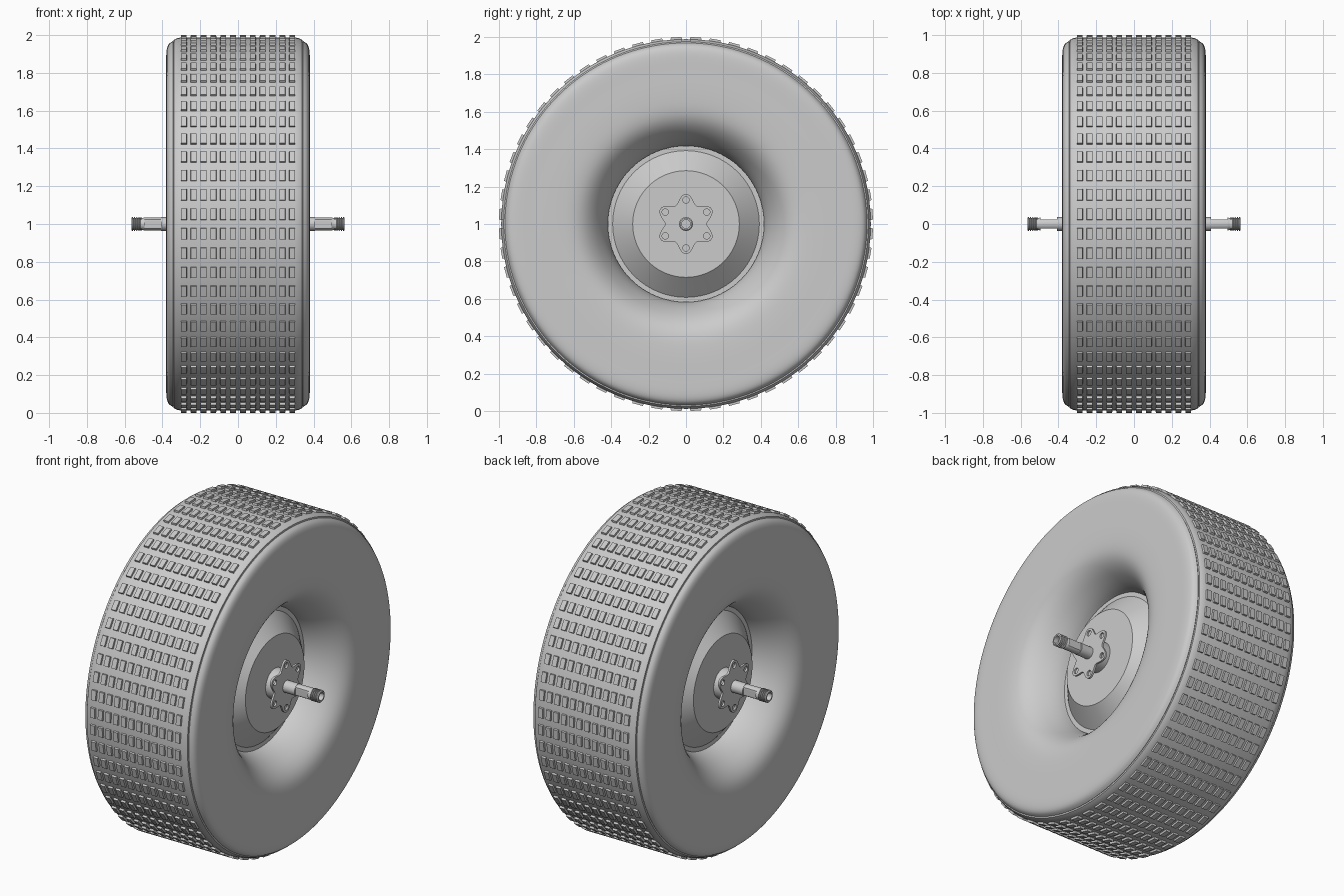
import bpy, bmesh, math
from mathutils import Matrix, Vector

if "Cube" in bpy.data.objects:
    bpy.data.objects.remove(bpy.data.objects["Cube"], do_unlink=True)

AXLE = Vector((0, 0, 1))  # wheel centre, axis along x

grey = bpy.data.materials.new("plain_grey")
grey.use_nodes = True
grey.diffuse_color = (0.6, 0.6, 0.6, 1)
grey.node_tree.nodes["Principled BSDF"].inputs["Base Color"].default_value = (0.6, 0.6, 0.6, 1)


def add_mesh(name, bm, smooth=True):
    """Turn a bmesh into a finished object centred on the axle."""
    bmesh.ops.recalc_face_normals(bm, faces=bm.faces)
    mesh = bpy.data.meshes.new(name)
    bm.to_mesh(mesh)
    bm.free()
    mesh.materials.append(grey)
    obj = bpy.data.objects.new(name, mesh)
    obj.location = AXLE
    bpy.context.collection.objects.link(obj)
    if smooth:
        bpy.ops.object.select_all(action='DESELECT')
        obj.select_set(True)
        bpy.context.view_layer.objects.active = obj
        bpy.ops.object.shade_smooth_by_angle(angle=math.radians(30))
    return obj


def lathe(name, half, segs, closed=False, flats=(), flat_y=0.0):
    """Spin a half profile of (x, radius), mirrored to -x, around the axle."""
    profile = half + [(-x, r) for x, r in reversed(half)]
    flat_rings = set(flats) | {len(profile) - 1 - i for i in flats}
    bm = bmesh.new()
    rings = []
    for i, (x, r) in enumerate(profile):
        ring = []
        for k in range(segs):
            a = math.tau * k / segs
            y = r * math.cos(a)
            if i in flat_rings:
                y = max(-flat_y, min(flat_y, y))
            ring.append(bm.verts.new((x, y, r * math.sin(a))))
        rings.append(ring)
    pairs = list(zip(rings, rings[1:]))
    if closed:
        pairs.append((rings[-1], rings[0]))
    for a, b in pairs:
        for k in range(segs):
            n = (k + 1) % segs
            bm.faces.new((a[k], a[n], b[n], b[k]))
    bmesh.ops.remove_doubles(bm, verts=bm.verts, dist=1e-5)
    return add_mesh(name, bm)


def spline(pts, steps=4):
    """Catmull-Rom curve through the given profile points."""
    p = [Vector(q) for q in [pts[0], *pts, pts[-1]]]
    out = []
    for a, b, c, d in zip(p, p[1:], p[2:], p[3:]):
        for s in range(steps):
            t = s / steps
            out.append(tuple(0.5 * (2 * b + (c - a) * t + (2 * a - 5 * b + 4 * c - d) * t ** 2
                                    + (3 * b - a - 3 * c + d) * t ** 3)))
    return out + [tuple(pts[-1])]


# Tire: tread band, edge groove, rounded shoulder and dished sidewall
sidewall = spline([(0.345, 0.968), (0.368, 0.95), (0.379, 0.91), (0.38, 0.82), (0.38, 0.7),
                   (0.373, 0.61), (0.352, 0.55), (0.31, 0.5), (0.25, 0.458), (0.19, 0.43),
                   (0.13, 0.415)])
tread = [(0, 0.988), (0.3, 0.988), (0.325, 0.983), (0.34, 0.975), (0.341, 0.966)]
lathe("tire", (tread + sidewall + [(0.1, 0.4)])[1:], 144, closed=True)

# Tread blocks: a grid of small tapered pads around the tire
ROWS, COLS = 60, 12
bm = bmesh.new()
for row in range(ROWS):
    turn = Matrix.Rotation(math.tau * (row + 0.5) / ROWS, 4, 'X')
    for col in range(COLS):
        x = (col - (COLS - 1) / 2) * 0.0522
        place = turn @ Matrix.Translation((x, 0.987, 0)) @ Matrix.Diagonal((0.033, 0.025, 0.063, 1))
        cube = bmesh.ops.create_cube(bm, size=1, matrix=place)
        top = sorted(cube["verts"], key=lambda v: v.co.yz.length)[4:]
        mid = sum((v.co for v in top), Vector()) / 4
        for v in top:
            v.co = mid + (v.co - mid) * 0.92
add_mesh("tread_blocks", bm, smooth=False)

# Rim: flat lip, raised cone and flat centre disc on both sides
lathe("rim", [(0.25, 0), (0.25, 0.285), (0.155, 0.392), (0.155, 0.418), (0.12, 0.418)], 96)

# Boss carrying the mounting plate
lathe("hub_boss", [(0.318, 0), (0.318, 0.09), (0.24, 0.09)], 48)

# Shaft: collar, flattened section, threaded hollow end
threads = []
for i in range(5):
    x = 0.56 - i * 0.011
    threads += [(x, 0.037), (x - 0.004, 0.037), (x - 0.0055, 0.031), (x - 0.0095, 0.031)]
tip = [(0.52, 0), (0.52, 0.023), (0.565, 0.023), (0.565, 0.031)]
neck = [(0.5, 0.033), (0.495, 0.034), (0.495, 0.034), (0.407, 0.034), (0.407, 0.036), (0.2, 0.036)]
first = len(tip) + len(threads) + 2
lathe("axle_shaft", tip + threads + neck, 32, flats=(first, first + 1), flat_y=0.025)


def ring_of(curve, count, point):
    """Add one closed outline to a curve."""
    s = curve.splines.new('POLY')
    s.points.add(count - 1)
    for k in range(count):
        s.points[k].co = (*point(math.tau * k / count), 0, 1)
    s.use_cyclic_u = True


# Mounting plates: six rounded lobes, each with a bolt hole
plate = bpy.data.curves.new("plate_outline", 'CURVE')
plate.dimensions = '2D'
plate.fill_mode = 'BOTH'
plate.extrude = 0.006


def lobed(a):
    r = 0.136 - 0.024 * math.cos(6 * a)
    return r * math.cos(a), r * math.sin(a)


ring_of(plate, 96, lobed)
for i in range(6):
    h = math.tau * (i + 0.5) / 6
    ring_of(plate, 20, lambda a: (0.128 * math.cos(h) + 0.017 * math.cos(a),
                                  0.128 * math.sin(h) + 0.017 * math.sin(a)))
outline = bpy.data.objects.new("plate_outline", plate)
bpy.context.collection.objects.link(outline)
bpy.context.view_layer.update()
flat = bpy.data.meshes.new_from_object(outline.evaluated_get(bpy.context.evaluated_depsgraph_get()))
bpy.data.objects.remove(outline)
to_axle = Matrix(((0, 0, 1, 0), (1, 0, 0, 0), (0, 1, 0, 0), (0, 0, 0, 1)))
for side, sign in (("left", 1), ("right", -1)):
    bm = bmesh.new()
    bm.from_mesh(flat)
    bmesh.ops.remove_doubles(bm, verts=bm.verts, dist=1e-5)
    bm.transform(Matrix.Translation((0.322 * sign, 0, 0)) @ to_axle)
    add_mesh(side + "_mounting_plate", bm)
bpy.data.meshes.remove(flat)
